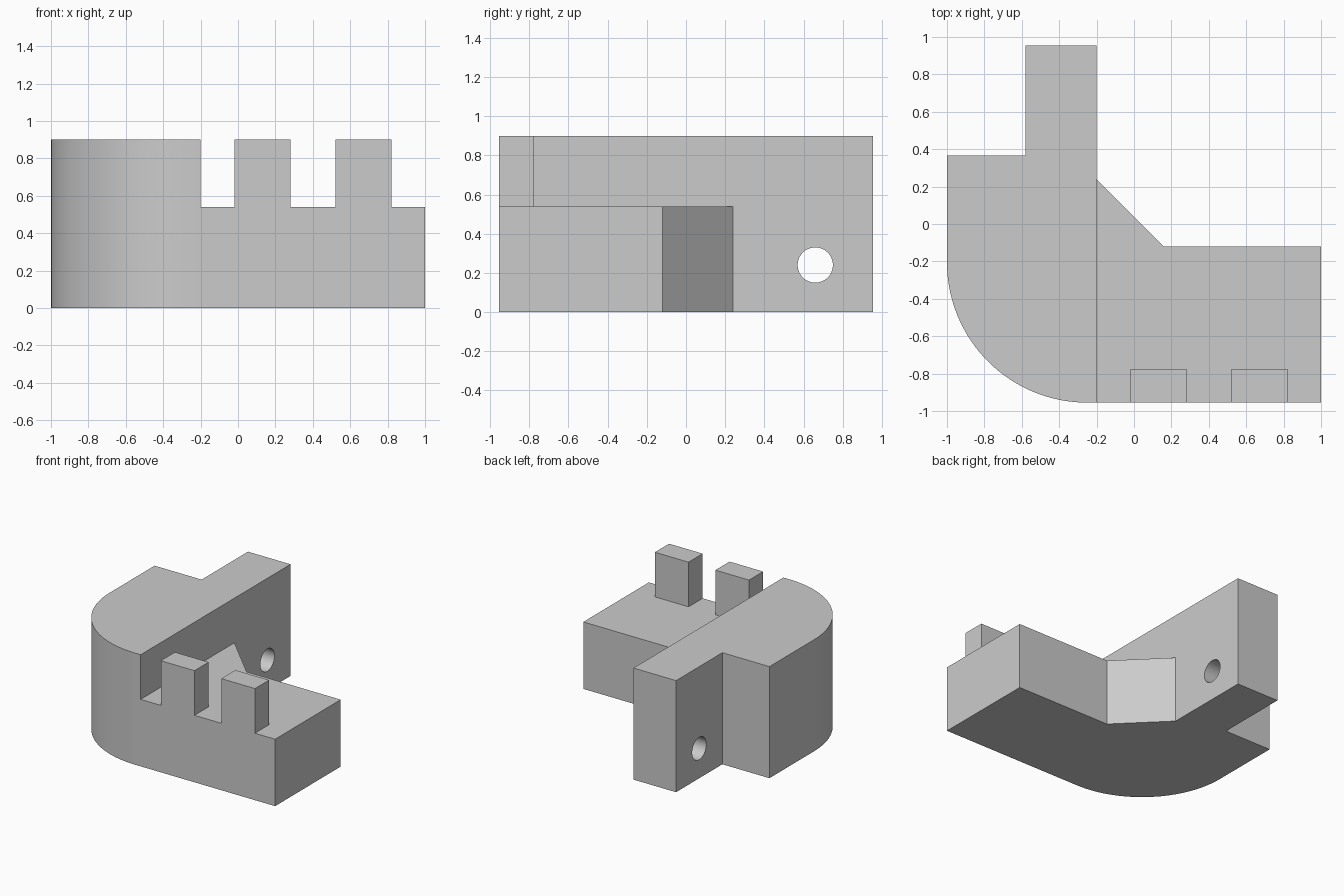
import bpy, bmesh, math

cube = bpy.data.objects.get("Cube")
if cube:
    bpy.data.objects.remove(cube, do_unlink=True)

# Single grey finish
grey = bpy.data.materials.new("light grey")
grey.use_nodes = True
grey.diffuse_color = (0.6, 0.6, 0.6, 1)
grey.node_tree.nodes["Principled BSDF"].inputs["Base Color"].default_value = (0.6, 0.6, 0.6, 1)

FRONT, BACK = -0.955, 0.955
TOP, SHELF = 0.9, 0.54
WALL = -0.2        # face of the tall wall above the shelf
R = 0.75           # rounded front corner


def prism(name, outline, z0, z1):
    """Extrude a counter-clockwise outline from z0 to z1."""
    bm = bmesh.new()
    base = bm.faces.new([bm.verts.new((x, y, z0)) for x, y in outline])
    top = bmesh.ops.extrude_face_region(bm, geom=[base], use_keep_orig=True)["geom"]
    for v in top:
        if isinstance(v, bmesh.types.BMVert):
            v.co.z = z1
    bmesh.ops.recalc_face_normals(bm, faces=bm.faces)
    mesh = bpy.data.meshes.new(name)
    bm.to_mesh(mesh)
    bm.free()
    mesh.materials.append(grey)
    obj = bpy.data.objects.new(name, mesh)
    bpy.context.collection.objects.link(obj)
    return obj


def combine(target, other, operation):
    """Apply a boolean and drop the helper."""
    bpy.context.view_layer.objects.active = target
    mod = target.modifiers.new(operation.lower(), "BOOLEAN")
    mod.operation, mod.solver, mod.object = operation, "EXACT", other
    bpy.ops.object.modifier_apply(modifier=mod.name)
    bpy.data.objects.remove(other, do_unlink=True)


# Tall body with rounded corner and rear arm
steps = 32
arc = []
for i in range(steps + 1):
    a = math.pi + i / steps * math.pi / 2
    arc.append((-1 + R + R * math.cos(a), FRONT + R + R * math.sin(a)))
body = prism("bracket_body", [(WALL, BACK), (-0.58, BACK), (-0.58, 0.365), (-1, 0.365)]
             + arc + [(WALL, FRONT)], 0, TOP)

# Low shelf with the diagonal inner corner
shelf = prism("shelf", [(WALL, FRONT), (1, FRONT), (1, -0.12), (0.16, -0.12), (WALL, 0.24)], 0, SHELF)
combine(body, shelf, "UNION")

# Two upright teeth on the front edge
for x in (-0.02, 0.52):
    tooth = prism("tooth", [(x, FRONT), (x + 0.3, FRONT), (x + 0.3, -0.775), (x, -0.775)], SHELF, TOP)
    combine(body, tooth, "UNION")

# Cross hole through the rear arm
bpy.ops.mesh.primitive_cylinder_add(vertices=48, radius=0.09, depth=0.8,
                                    location=(-0.39, 0.66, 0.24), rotation=(0, math.pi / 2, 0))
drill = bpy.context.object
drill.name = "hole_cutter"
drill.hide_render = True
drill.data.materials.append(grey)
combine(body, drill, "DIFFERENCE")

bpy.ops.object.select_all(action="DESELECT")
body.select_set(True)
bpy.context.view_layer.objects.active = body
bpy.ops.object.shade_smooth_by_angle(angle=math.radians(30))
